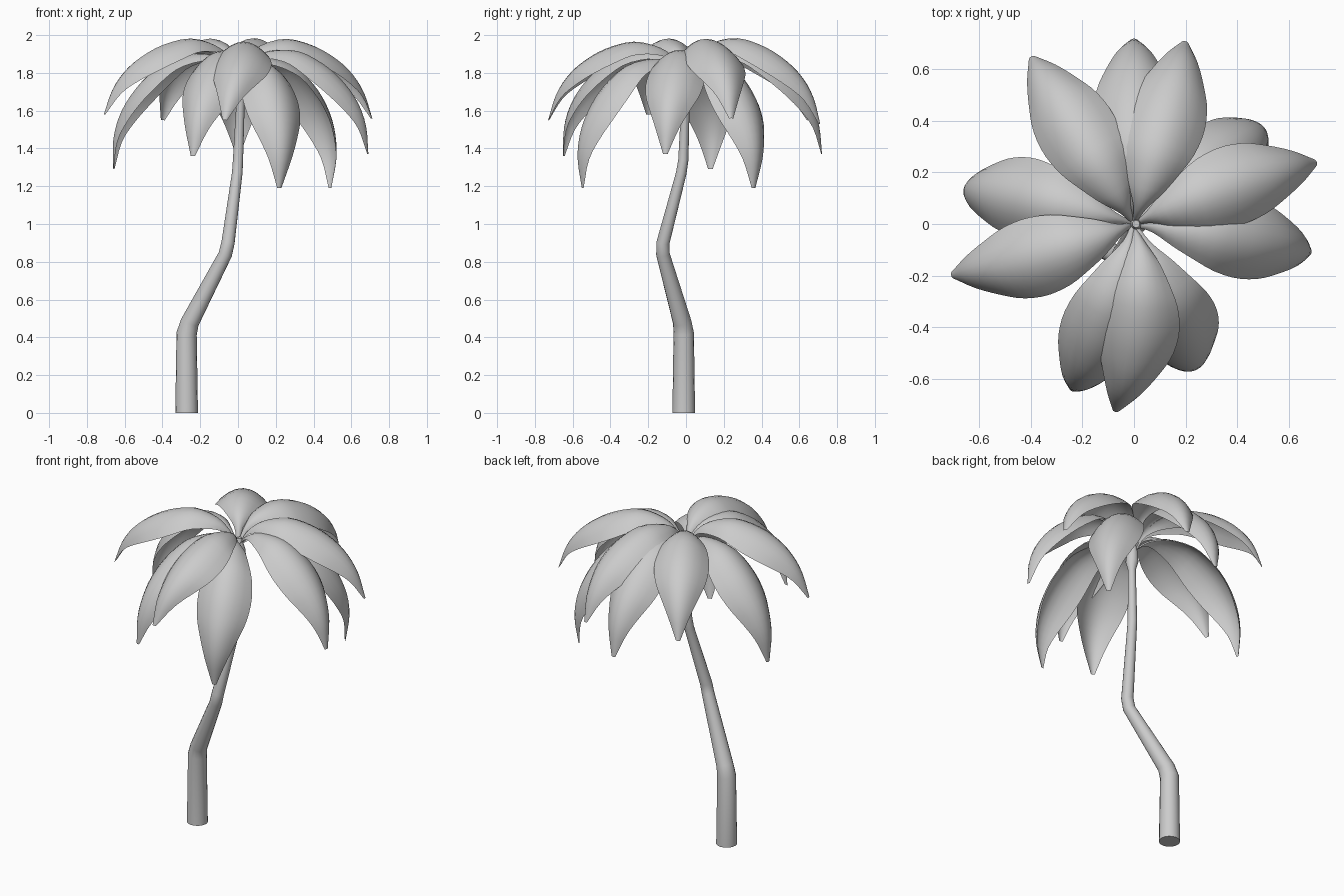
import bpy, bmesh, math
from mathutils import Vector, Matrix

if "Cube" in bpy.data.objects:
    bpy.data.objects.remove(bpy.data.objects["Cube"])

BASE_Z = 1.82

# One frond: (radial, height above base, half width, edge drop)
PROFILE = [(0.01, -0.02, 0.010, 0.005), (0.05, 0.06, 0.025, 0.015), (0.13, 0.125, 0.075, 0.04),
           (0.27, 0.16, 0.130, 0.075), (0.42, 0.125, 0.155, 0.095), (0.54, 0.06, 0.145, 0.09),
           (0.63, -0.02, 0.110, 0.07), (0.695, -0.12, 0.065, 0.035), (0.74, -0.25, 0.012, 0.004)]


def smooth_path(pts, steps):
    """Catmull-Rom sampling through the points"""
    pts = [Vector(p) for p in pts]
    ext = [2 * pts[0] - pts[1]] + pts + [2 * pts[-1] - pts[-2]]
    out = []
    for i in range(1, len(ext) - 2):
        a, b, c, d = ext[i - 1:i + 3]
        for k in range(steps):
            t = k / steps
            out.append(0.5 * (2 * b + (c - a) * t + (2 * a - 5 * b + 4 * c - d) * t * t
                              + (3 * b - a - 3 * c + d) * t ** 3))
    return out + [pts[-1]]


def frond(name, tip, sway=0.0, lift=0.0):
    """Arched leaf swung and scaled so its end lands on the tip"""
    x, y, z = tip
    reach, fall = math.hypot(x, y), z - BASE_Z - lift
    r0, h0 = PROFILE[-1][:2]
    scale = math.hypot(reach, fall) / math.hypot(r0, h0)
    turn = math.atan2(fall, reach) - math.atan2(h0, r0)
    place = (Matrix.Translation((0, 0, BASE_Z + lift)) @ Matrix.Rotation(math.atan2(y, x), 4, 'Z')
             @ Matrix.Rotation(-turn, 4, 'Y'))
    rows = smooth_path(PROFILE, 3)
    bm = bmesh.new()
    grid = []
    for i, (r, h, w, drop) in enumerate(rows):
        a, b = rows[max(i - 1, 0)], rows[min(i + 1, len(rows) - 1)]
        normal = Vector((a[1] - b[1], 0, b[0] - a[0])).normalized()
        side = sway * math.sin(math.pi * i / (len(rows) - 1))
        row = []
        for j in range(9):
            s = j / 4 - 1
            p = Vector((r * scale, w * s + side, h * scale)) - normal * drop * s * s
            row.append(bm.verts.new(place @ p))
        grid.append(row)
    for a, b in zip(grid, grid[1:]):
        for j in range(8):
            bm.faces.new((a[j], b[j], b[j + 1], a[j + 1]))
    for f in bm.faces:
        f.smooth = True
    me = bpy.data.meshes.new(name)
    bm.to_mesh(me)
    bm.free()
    bpy.context.collection.objects.link(bpy.data.objects.new(name, me))


# Upper fronds: tip, sideways bow, lift
for n, args in enumerate([((0.71, 0.24, 1.56), 0.02), ((-0.71, -0.20, 1.58), -0.02 + 0.04),
                          ((-0.07, -0.73, 1.55), 0.06, -0.01), ((0.20, 0.71, 1.53), -0.01, 0.02),
                          ((-0.40, 0.65, 1.55), 0.0)]):
    frond(f"upper_frond_{n + 1}", *args)

# Lower, more drooping fronds
for n, args in enumerate([((-0.66, 0.13, 1.29), -0.02), ((0.69, -0.11, 1.37), 0.01),
                          ((0.0, 0.72, 1.37), 0.0), ((-0.24, -0.65, 1.36), 0.02),
                          ((0.22, -0.55, 1.19), 0.02), ((0.49, 0.36, 1.19), 0.0)]):
    frond(f"lower_frond_{n + 1}", *args)

# Bent trunk, tapering, with a small swelling under the crown: x, y, z, radius
TRUNK = [(-0.272, -0.012, 0, 0.06), (-0.272, -0.012, 0.42, 0.054), (-0.255, -0.02, 0.48, 0.049),
         (-0.067, -0.122, 0.84, 0.036), (-0.053, -0.122, 0.90, 0.035), (-0.004, -0.025, 1.27, 0.028),
         (0.0, -0.014, 1.34, 0.027), (0.014, -0.002, 1.66, 0.022), (0.015, 0, 1.71, 0.036),
         (0.012, 0, 1.77, 0.032), (0.008, 0, 1.84, 0.014)]
cu = bpy.data.curves.new("trunk", 'CURVE')
cu.dimensions = '3D'
cu.bevel_depth = 1.0
cu.bevel_resolution = 6
cu.use_fill_caps = True
sp = cu.splines.new('POLY')
sp.points.add(len(TRUNK) - 1)
for p, (x, y, z, r) in zip(sp.points, TRUNK):
    p.co = (x, y, z, 1)
    p.radius = r
trunk = bpy.data.objects.new("trunk", cu)
bpy.context.collection.objects.link(trunk)
bpy.context.view_layer.objects.active = trunk
trunk.select_set(True)
bpy.ops.object.convert(target='MESH')
bpy.ops.object.shade_smooth_by_angle(angle=math.radians(40))
